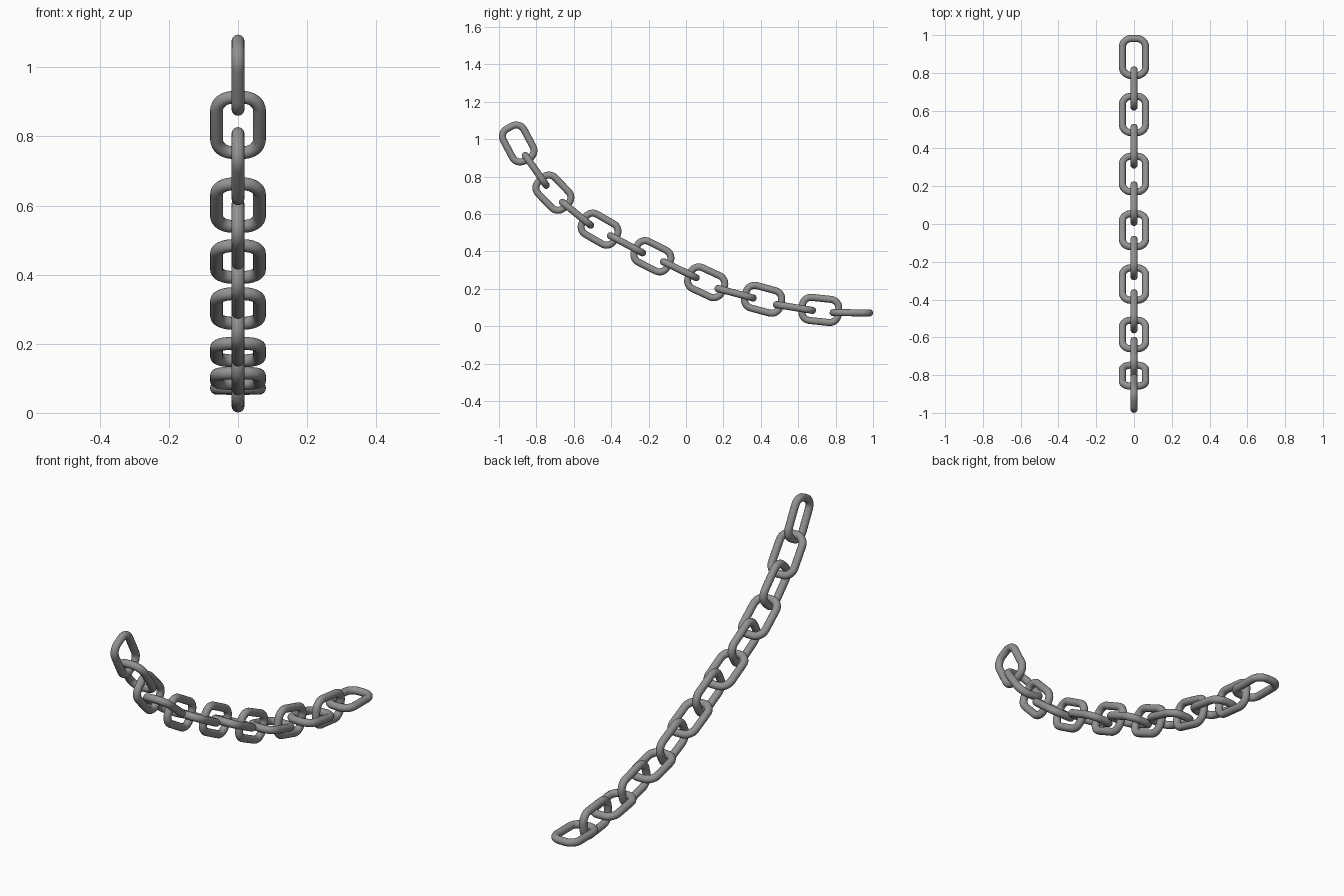
import bpy
import bmesh
from math import sin, cos, pi, radians
from mathutils import Matrix, Vector

cube = bpy.data.objects.get("Cube")
if cube:
    bpy.data.objects.remove(cube, do_unlink=True)

# Material
steel = bpy.data.materials.new("grey_steel")
steel.use_nodes = True
grey = (0.29, 0.29, 0.29, 1)
steel.diffuse_color = grey
steel.node_tree.nodes["Principled BSDF"].inputs["Base Color"].default_value = grey

# Link proportions, measured to the middle of the rod
HALF_LENGTH, HALF_WIDTH = 0.0975, 0.062
CORNER, ROD = 0.046, 0.0187
ARC_STEPS, SIDES = 8, 16


def make_link_mesh():
    """Round rod swept along a rounded rectangle, long axis on y."""
    bm = bmesh.new()
    rings = []
    corners = [(1, 1), (-1, 1), (-1, -1), (1, -1)]
    for quarter, (sx, sy) in enumerate(corners):
        centre = Vector((sx * (HALF_WIDTH - CORNER), sy * (HALF_LENGTH - CORNER), 0))
        for step in range(ARC_STEPS + 1):
            a = (quarter + step / ARC_STEPS) * pi / 2
            out = Vector((cos(a), sin(a), 0))
            ring = []
            for k in range(SIDES):
                t = 2 * pi * k / SIDES
                offset = out * (CORNER + ROD * cos(t)) + Vector((0, 0, ROD * sin(t)))
                ring.append(bm.verts.new(centre + offset))
            rings.append(ring)
    for i, ring in enumerate(rings):
        following = rings[(i + 1) % len(rings)]
        for k in range(SIDES):
            n = (k + 1) % SIDES
            bm.faces.new((ring[k], following[k], following[n], ring[n]))
    bmesh.ops.recalc_face_normals(bm, faces=bm.faces)
    for face in bm.faces:
        face.smooth = True
    mesh = bpy.data.meshes.new("chain_link")
    bm.to_mesh(mesh)
    bm.free()
    mesh.materials.append(steel)
    return mesh


# Hanging path: y, z and downward slope in degrees of every link
path = [
    (-0.897, 0.977, 62), (-0.803, 0.833, 55),
    (-0.709, 0.714, 46), (-0.585, 0.601, 39),
    (-0.462, 0.519, 30), (-0.318, 0.438, 28),
    (-0.180, 0.374, 27), (-0.033, 0.302, 26),
    (0.108, 0.235, 25), (0.265, 0.176, 15),
    (0.412, 0.144, 15), (0.580, 0.100, 9),
    (0.718, 0.087, 6), (0.884, 0.072, 0.5),
]

# Links alternate between upright and flat
link_mesh = make_link_mesh()
for i, (y, z, slope) in enumerate(path):
    link = bpy.data.objects.new(f"chain_link_{i + 1:02d}", link_mesh)
    bpy.context.collection.objects.link(link)
    roll = Matrix.Rotation(pi / 2 if i % 2 == 0 else 0, 4, 'Y')
    tilt = Matrix.Rotation(-radians(slope), 4, 'X')
    link.matrix_world = Matrix.Translation((0, y, z)) @ tilt @ roll
